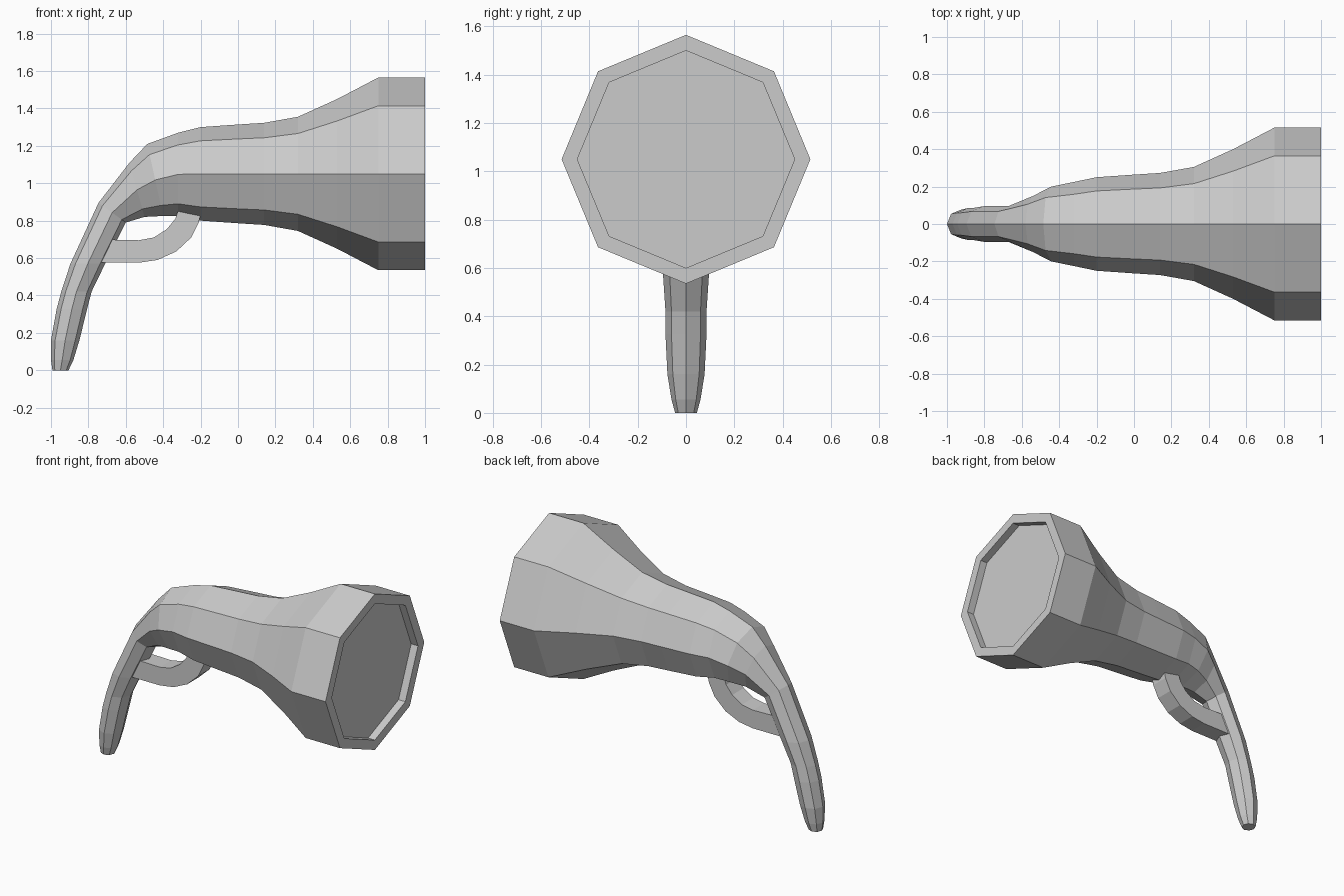
import bpy, bmesh, math
from mathutils import Vector

cube = bpy.data.objects.get("Cube")
if cube:
    bpy.data.objects.remove(cube, do_unlink=True)

grey = bpy.data.materials.new("light_grey")
grey.use_nodes = True
color = (0.6, 0.6, 0.6, 1)
grey.diffuse_color = color
grey.node_tree.nodes["Principled BSDF"].inputs["Base Color"].default_value = color


def loft(name, rings):
    """Skin a list of closed rings and cap both ends."""
    bm = bmesh.new()
    loops = [[bm.verts.new(p) for p in ring] for ring in rings]
    for a, b in zip(loops, loops[1:]):
        for i in range(len(a)):
            j = (i + 1) % len(a)
            bm.faces.new((a[i], a[j], b[j], b[i]))
    bm.faces.new(loops[0])
    bm.faces.new(loops[-1])
    bmesh.ops.recalc_face_normals(bm, faces=bm.faces)
    mesh = bpy.data.meshes.new(name)
    bm.to_mesh(mesh)
    bm.free()
    mesh.materials.append(grey)
    obj = bpy.data.objects.new(name, mesh)
    bpy.context.collection.objects.link(obj)
    return obj


def octagon(top_x, top_z, low_x, low_z, half_width):
    """Eight-sided section spanning an upper and a lower point."""
    top, low = Vector((top_x, 0, top_z)), Vector((low_x, 0, low_z))
    mid, up, side = (top + low) / 2, (top - low) / 2, Vector((0, half_width, 0))
    return [mid + up * math.cos(k * math.pi / 4) + side * math.sin(k * math.pi / 4)
            for k in range(8)]


def upright(x, radius, z=1.05):
    return octagon(x, z + radius, x, z - radius, radius)


# Bell with recessed end disc, flowing through the bend into the grip
body = [upright(0.95, 0.45), upright(1, 0.45), upright(1, 0.515), upright(0.75, 0.515),
        upright(0.53, 0.4), upright(0.32, 0.305), upright(0.14, 0.273),
        upright(0, 0.264), upright(-0.2, 0.25)]
bend_and_grip = [
    (-0.32, 1.27, -0.32, 0.825, 0.225),
    (-0.485, 1.21, -0.40, 0.825, 0.2),
    (-0.58, 1.11, -0.50, 0.82, 0.15),
    (-0.746, 0.895, -0.60, 0.79, 0.095),
    (-0.896, 0.57, -0.71, 0.57, 0.095),
    (-0.945, 0.42, -0.783, 0.42, 0.085),
    (-0.97, 0.326, -0.807, 0.326, 0.085),
    (-1.0, 0.16, -0.848, 0.16, 0.077),
    (-1.0, 0.055, -0.88, 0.055, 0.06),
    (-0.992, 0, -0.906, 0, 0.045)]
body += [octagon(*section) for section in bend_and_grip]
loft("bell_and_grip", body)

# Trigger guard: flat band from the grip up to the underside of the body
outer = [(-0.76, 0.575), (-0.53, 0.575), (-0.43, 0.59), (-0.33, 0.635),
         (-0.25, 0.71), (-0.21, 0.79), (-0.2, 0.835)]
inner = [(-0.76, 0.70), (-0.53, 0.695), (-0.45, 0.71), (-0.38, 0.755),
         (-0.335, 0.81), (-0.325, 0.84), (-0.315, 0.86)]
w = 0.06
loft("trigger_guard", [[(ox, -w, oz), (ox, w, oz), (ix, w, iz), (ix, -w, iz)]
                       for (ox, oz), (ix, iz) in zip(outer, inner)])
